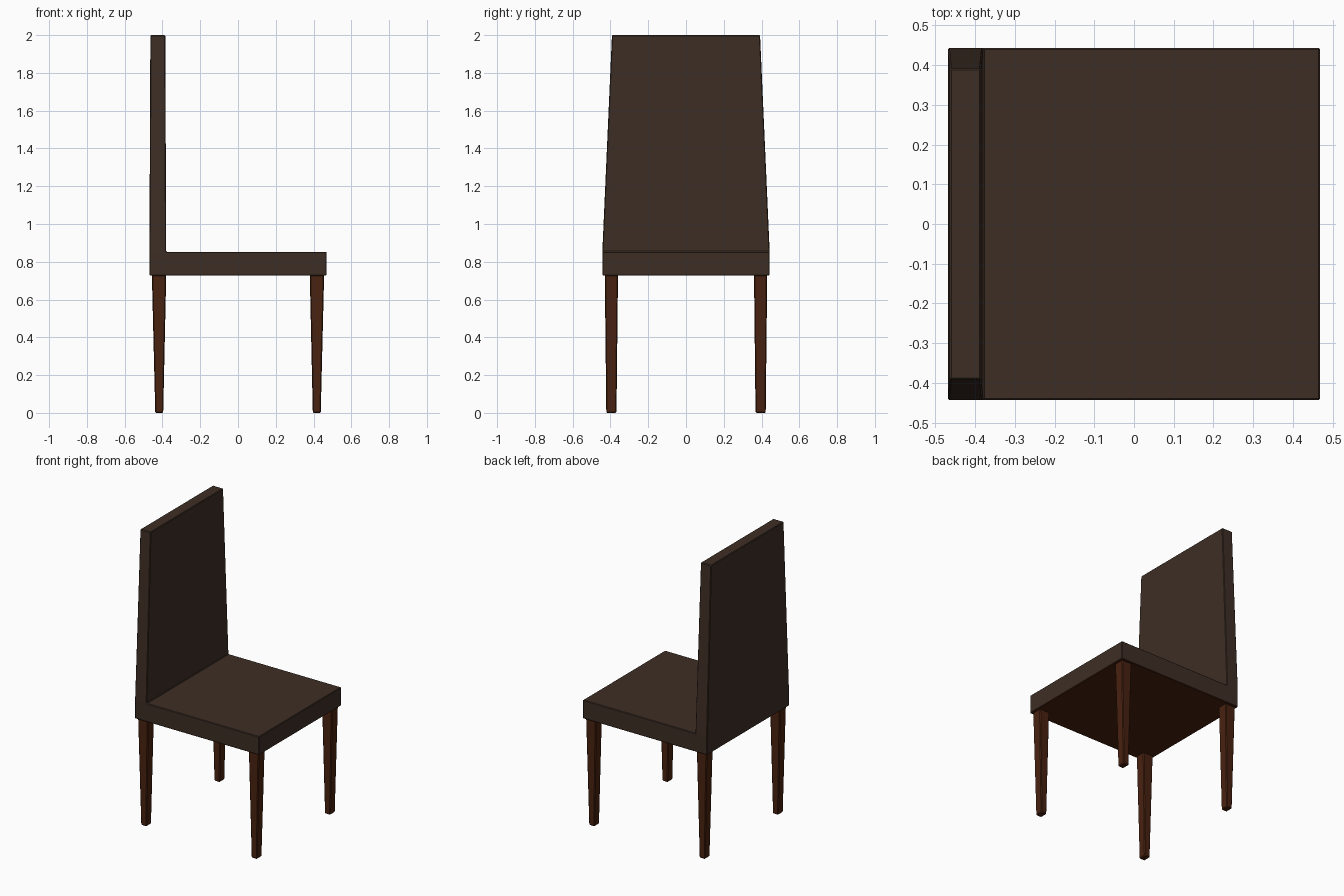
import bpy, bmesh
from mathutils import Vector

if "Cube" in bpy.data.objects:
    bpy.data.objects.remove(bpy.data.objects["Cube"])


def material(name, rgb):
    m = bpy.data.materials.new(name)
    m.diffuse_color = (*rgb, 1)
    m.use_nodes = True
    m.node_tree.nodes["Principled BSDF"].inputs["Base Color"].default_value = m.diffuse_color
    return m


fabric = material("dark brown upholstery", (0.047, 0.027, 0.018))
wood = material("reddish brown wood", (0.066, 0.016, 0.005))


def finish(bm, name, mats, bevel, segments=1):
    bmesh.ops.recalc_face_normals(bm, faces=bm.faces)
    mesh = bpy.data.meshes.new(name)
    bm.to_mesh(mesh)
    bm.free()
    ob = bpy.data.objects.new(name, mesh)
    bpy.context.collection.objects.link(ob)
    for m in mats:
        mesh.materials.append(m)
    mod = ob.modifiers.new("soft edges", "BEVEL")
    mod.width, mod.segments = bevel, segments
    mod.limit_method = "ANGLE"
    return ob


def box(bm, lo, hi):
    verts = bmesh.ops.create_cube(bm, size=1)["verts"]
    for v in verts:
        v.co = [hi[i] if v.co[i] > 0 else lo[i] for i in range(3)]
    return verts


# Upholstered seat with the backrest drawn up from its rear strip
SEAT_TOP, BACK_FRONT = 0.853, -0.38
bm = bmesh.new()
box(bm, (-0.469, -0.443, 0.727), (0.469, 0.443, SEAT_TOP))
bmesh.ops.bisect_plane(bm, geom=bm.verts[:] + bm.edges[:] + bm.faces[:],
                       plane_co=(BACK_FRONT, 0, 0), plane_no=(1, 0, 0))
bm.normal_update()
rear = [f for f in bm.faces if f.normal.z > 0.9 and f.calc_center_median().x < BACK_FRONT]
grown = bmesh.ops.extrude_face_region(bm, geom=rear)["geom"]
bmesh.ops.delete(bm, geom=rear, context="FACES_ONLY")
for v in grown:
    if isinstance(v, bmesh.types.BMVert):
        x = -0.464 if v.co.x < -0.42 else -0.385
        v.co = Vector((x, 0.392 if v.co.y > 0 else -0.392, 2.0))
# Wooden underside
bmesh.ops.recalc_face_normals(bm, faces=bm.faces)
for f in bm.faces:
    f.material_index = 1 if f.normal.z < -0.9 else 0
finish(bm, "seat_and_backrest", [fabric, wood], 0.004)

# Four tapered legs with chamfered corners
for end, sx in (("rear", -1), ("front", 1)):
    for side, sy in (("left", -1), ("right", 1)):
        bm = bmesh.new()
        cx, cy = 0.418 * sx, 0.395 * sy
        box(bm, (cx - 0.038, cy - 0.035, 0), (cx + 0.038, cy + 0.035, 0.73))
        for v in bm.verts:
            if v.co.z < 0.1:
                v.co.x = 0.417 * sx + (0.021 if v.co.x > cx else -0.021)
                v.co.y = cy + (0.027 if v.co.y > cy else -0.027)
        finish(bm, f"{end}_{side}_leg", [wood], 0.005)
